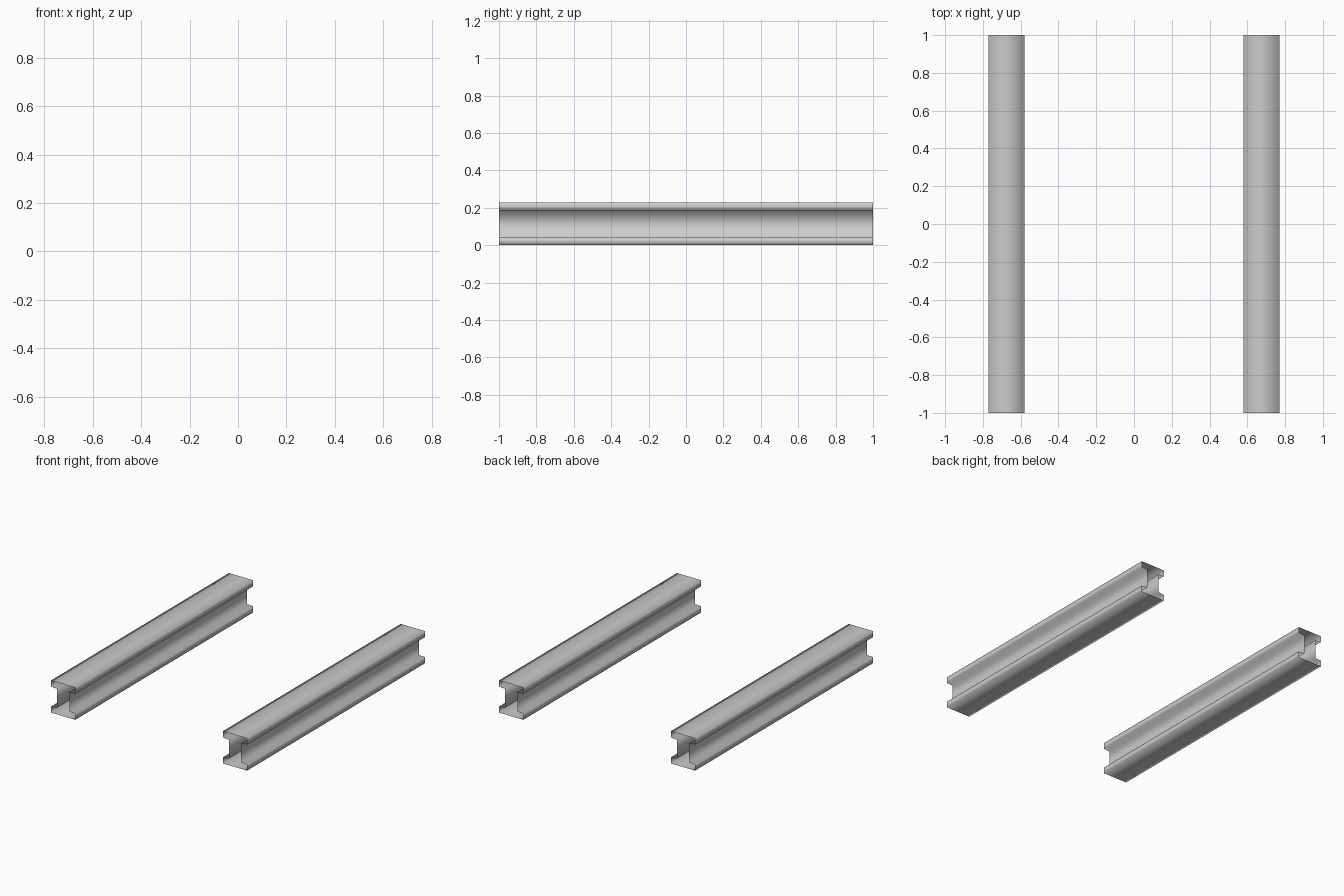
import bpy, bmesh

if "Cube" in bpy.data.objects:
    bpy.data.objects.remove(bpy.data.objects["Cube"])

HALF_LENGTH = 1.0
HEIGHT = 0.229
FLANGE = 0.0955    # half width of flanges
WEB = 0.048        # half width of web
LIP = 0.043        # flange thickness at its edge
ROOT = 0.047       # flange thickness at the web

# Right half of the I section, bottom to top, then mirrored into a closed loop
half = [(FLANGE, 0), (FLANGE, LIP), (WEB, ROOT),
        (WEB, HEIGHT - ROOT), (FLANGE, HEIGHT - LIP), (FLANGE, HEIGHT)]
profile = half + [(-x, z) for x, z in reversed(half)]


def make_beam(name, cx):
    """Hollow I-beam with open ends, running along y."""
    bm = bmesh.new()
    front = [bm.verts.new((cx + x, -HALF_LENGTH, z)) for x, z in profile]
    back = [bm.verts.new((cx + x, HALF_LENGTH, z)) for x, z in profile]
    n = len(profile)
    for i in range(n):
        j = (i + 1) % n
        f = bm.faces.new((front[i], back[i], back[j], front[j]))
        f.smooth = True
    bm.normal_update()
    # Make sure the top face points up
    top = max(bm.faces, key=lambda f: f.calc_center_median().z)
    if top.normal.z < 0:
        bmesh.ops.reverse_faces(bm, faces=bm.faces[:])
    mesh = bpy.data.meshes.new(name)
    bm.to_mesh(mesh)
    bm.free()
    obj = bpy.data.objects.new(name, mesh)
    bpy.context.collection.objects.link(obj)


# Two parallel beams
make_beam("left_beam", -0.676)
make_beam("right_beam", 0.676)
